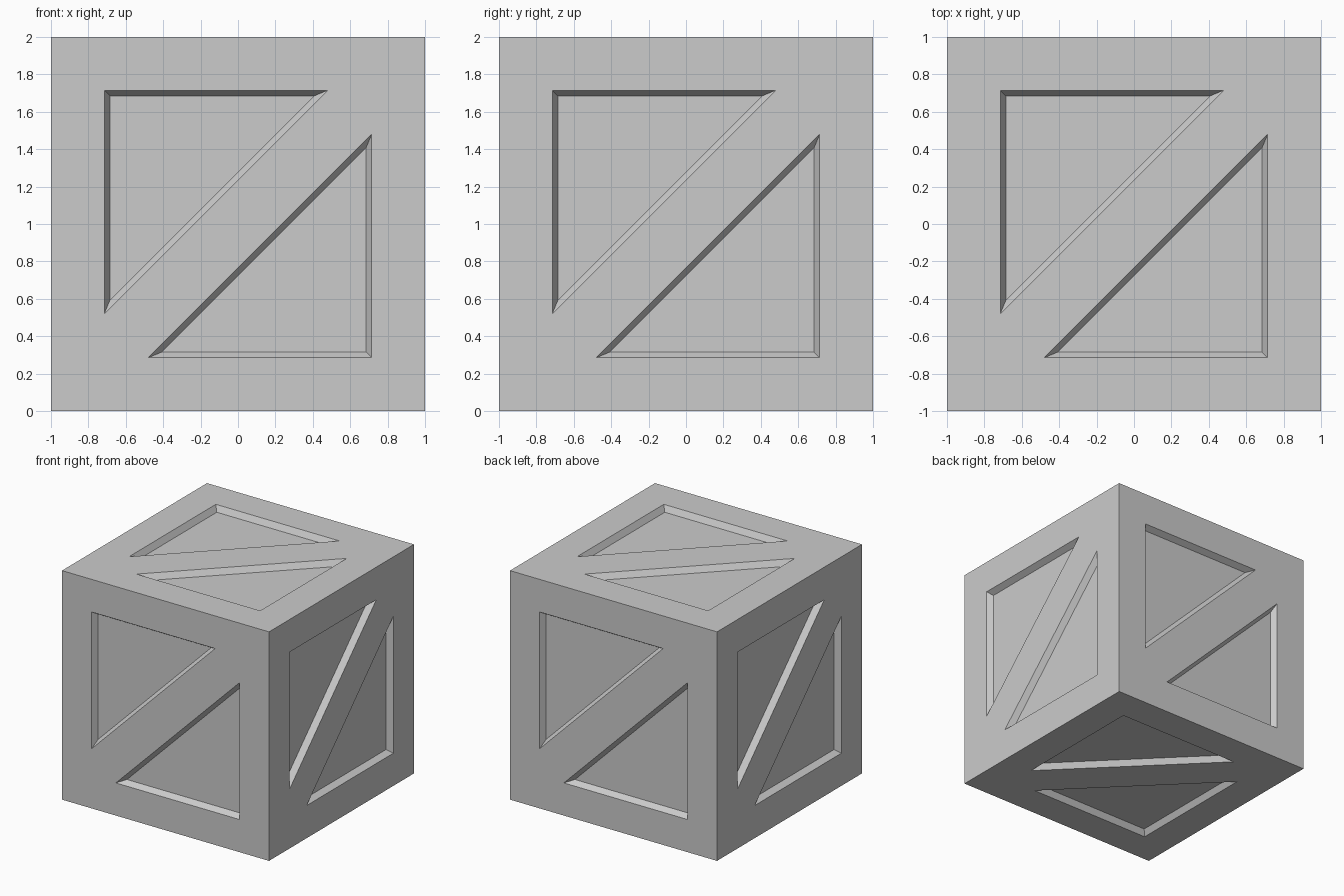
import bpy, bmesh
from math import pi
from mathutils import Matrix, Vector

if "Cube" in bpy.data.objects:
    bpy.data.objects.remove(bpy.data.objects["Cube"])

OUT, TIP = 0.715, 0.48      # recess corner and sharp-tip coordinates
INSET, DEPTH = 0.03, 0.05   # recess wall slope


def ring(bm, outer, inner, mat):
    """Three quads joining two triangular loops."""
    for i in range(3):
        j = (i + 1) % 3
        quad = (outer[i], outer[j], inner[j], inner[i])
        bm.faces.new([bm.verts.new(mat @ Vector(p)) for p in quad])


def half_panel(bm, mat):
    # Half of a square side, with a sunken triangular panel
    edge = [(-1, -1, 1), (1, 1, 1), (-1, 1, 1)]
    rim = [(-OUT, -TIP, 1), (TIP, OUT, 1), (-OUT, OUT, 1)]
    c = OUT - INSET
    t = c - (OUT - TIP) - INSET * 2 ** 0.5
    z = 1 - DEPTH
    floor = [(-c, -t, z), (t, c, z), (-c, c, z)]
    ring(bm, edge, rim, mat)
    ring(bm, rim, floor, mat)
    bm.faces.new([bm.verts.new(mat @ Vector(p)) for p in floor])


# Six sides: top, bottom and four turned around z
sides = [Matrix.Identity(4), Matrix.Rotation(pi, 4, 'X')]
sides += [Matrix.Rotation(k * pi / 2, 4, 'Z') @ Matrix.Rotation(pi / 2, 4, 'X')
          for k in range(4)]

bm = bmesh.new()
for side in sides:
    for turn in (0, pi):
        half_panel(bm, Matrix.Translation((0, 0, 1)) @ side @ Matrix.Rotation(turn, 4, 'Z'))

# Weld the sides into one closed crate and merge the flat frame faces
bmesh.ops.remove_doubles(bm, verts=bm.verts, dist=1e-4)
bmesh.ops.recalc_face_normals(bm, faces=bm.faces)

mesh = bpy.data.meshes.new("crate")
bm.to_mesh(mesh)
bm.free()
bpy.context.collection.objects.link(bpy.data.objects.new("crate", mesh))
